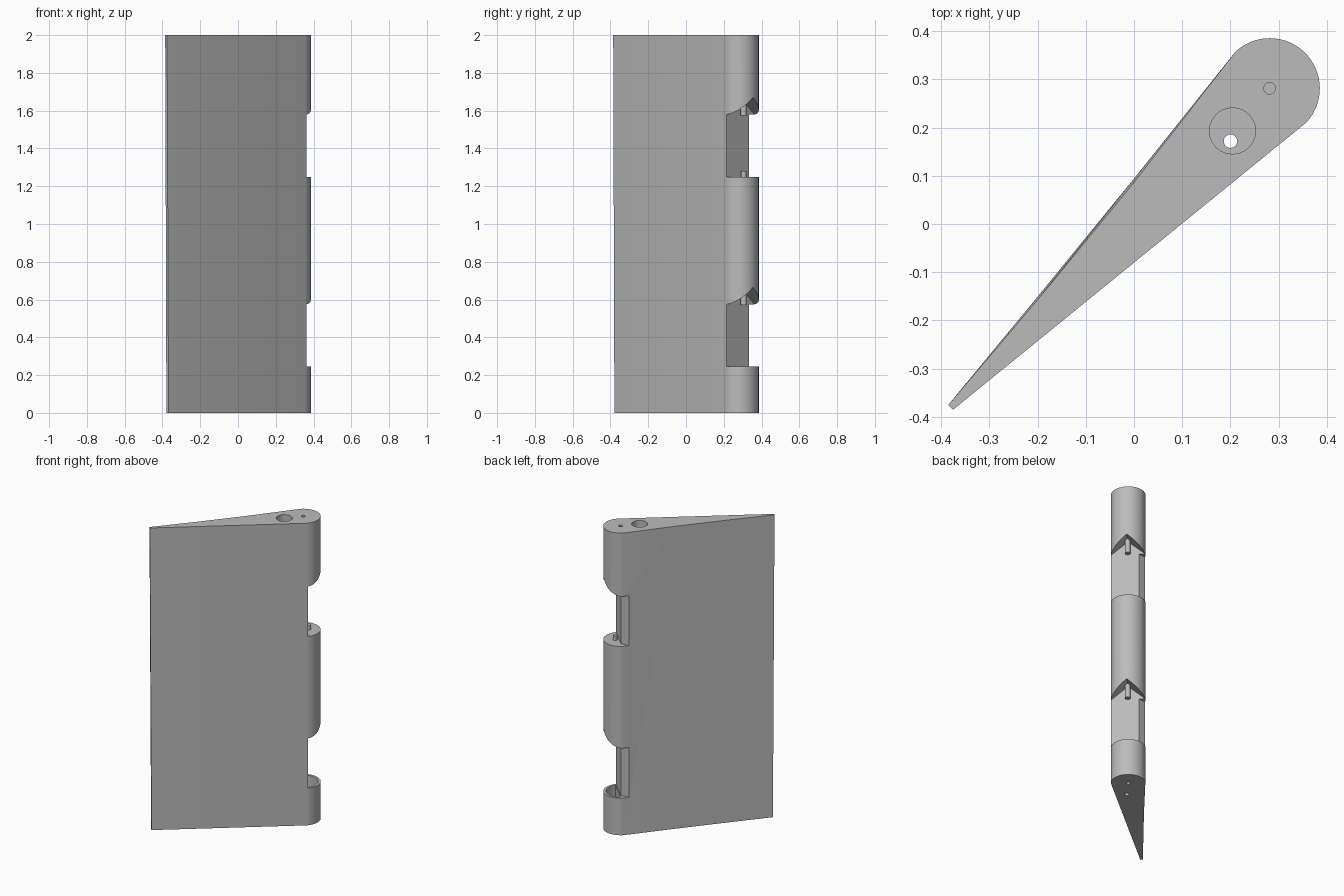
import bpy, bmesh
from math import sin, cos, radians, pi
from mathutils import Matrix, Vector

cube = bpy.data.objects.get("Cube")
if cube:
    bpy.data.objects.remove(cube, do_unlink=True)

grey = bpy.data.materials.new("plain_grey")
grey.use_nodes = True
colour = (0.5, 0.5, 0.5, 1)
grey.diffuse_color = colour
grey.node_tree.nodes["Principled BSDF"].inputs["Base Color"].default_value = colour

# The blade lies on the plan diagonal: u runs tail to nose, v runs across
DIAGONAL = Matrix.Rotation(radians(45), 4, 'Z')
NOSE_U, NOSE_R, WALL_U = 0.398, 0.104, 0.408


def loft(name, lower, upper):
    """Closed solid between two matching loops of 3D points."""
    bm = bmesh.new()
    a = [bm.verts.new(DIAGONAL @ Vector(p)) for p in lower]
    b = [bm.verts.new(DIAGONAL @ Vector(p)) for p in upper]
    n = len(a)
    bm.faces.new(a[::-1])
    bm.faces.new(b)
    for i in range(n):
        j = (i + 1) % n
        bm.faces.new((a[i], a[j], b[j], b[i]))
    bmesh.ops.recalc_face_normals(bm, faces=bm.faces)
    mesh = bpy.data.meshes.new(name)
    bm.to_mesh(mesh)
    bm.free()
    mesh.materials.append(grey)
    obj = bpy.data.objects.new(name, mesh)
    bpy.context.collection.objects.link(obj)
    return obj


def prism(name, outline, z0, z1):
    return loft(name, [(u, v, z0) for u, v in outline], [(u, v, z1) for u, v in outline])


def arc(u, v, r, start, end, steps):
    angles = [radians(start + (end - start) * i / steps) for i in range(steps + 1)]
    return [(u + r * cos(t), v + r * sin(t)) for t in angles]


def rod(name, u, v, r, z0, z1):
    return prism(name, arc(u, v, r, 0, 345, 23), z0, z1)


def cut(target, cutter):
    mod = target.modifiers.new("cut", 'BOOLEAN')
    mod.operation, mod.solver, mod.object = 'DIFFERENCE', 'EXACT', cutter
    graph = bpy.context.evaluated_depsgraph_get()
    mesh = bpy.data.meshes.new_from_object(target.evaluated_get(graph))
    target.modifiers.clear()
    target.data = mesh
    bpy.data.objects.remove(cutter, do_unlink=True)


def blade_section(z, tail_u, tail_v, hollow):
    """Round nose, slim tail, left flank slightly hollow."""
    flank = [(0.06, 0.069 - hollow), (-0.25, 0.037 - hollow * 0.8)]
    outline = arc(NOSE_U, 0, NOSE_R, -88, 88, 32) + flank
    outline += [(tail_u, tail_v), (tail_u, -tail_v)]
    return [(u, v, z) for u, v in outline]


# Main blade
blade = loft("rudder_blade", blade_section(0, -0.528, 0.008, 0.003),
             blade_section(2, -0.538, 0.007, 0.008))

# Hinge notches with a gabled roof and one bevelled rear corner
NOTCH = [(WALL_U, -0.2), (0.6, -0.2), (0.6, 0.15), (0.305, 0.15), (WALL_U, 0.065)]
for floor, roof in ((0.245, 0.575), (1.25, 1.58)):
    cut(blade, prism("notch_cutter", NOTCH, floor, roof))
    gable = [(-0.108, roof - 0.004), (0.108, roof - 0.004), (0, roof + 0.09)]
    cut(blade, loft("gable_cutter", [(WALL_U, v, z) for v, z in gable],
                    [(0.6, v, z) for v, z in gable]))

# Hollow in the lowest hinge block
cup = [(u, v) for u, v in arc(NOSE_U, 0, 0.088, -80, 80, 20)]
cut(blade, prism("cup_cutter", cup, 0.14, 0.3))

# Counterbore, drain hole and hinge axis holes
cut(blade, rod("counterbore_cutter", 0.281, -0.008, 0.048, 1.9, 2.1))
cut(blade, rod("drain_cutter", 0.263, -0.02, 0.014, -0.1, 2.1))
cut(blade, rod("top_axis_cutter", NOSE_U, 0, 0.012, 1.75, 2.1))
cut(blade, rod("bottom_axis_cutter", NOSE_U, 0, 0.012, -0.1, 0.08))

parts = [blade]
# Hinge pins hanging under the gables, and short studs on the blocks below
for label, floor, roof in (("lower", 0.14, 0.575), ("upper", 1.25, 1.58)):
    parts.append(rod(label + "_hinge_pin", 0.432, 0, 0.017, roof - 0.005, roof + 0.09))
    parts.append(rod(label + "_hinge_stud", 0.432, 0, 0.014, floor - 0.02, floor + 0.03))

for obj in bpy.context.selected_objects:
    obj.select_set(False)
for obj in parts:
    obj.select_set(True)
bpy.context.view_layer.objects.active = blade
bpy.ops.object.shade_smooth_by_angle(angle=radians(30))
